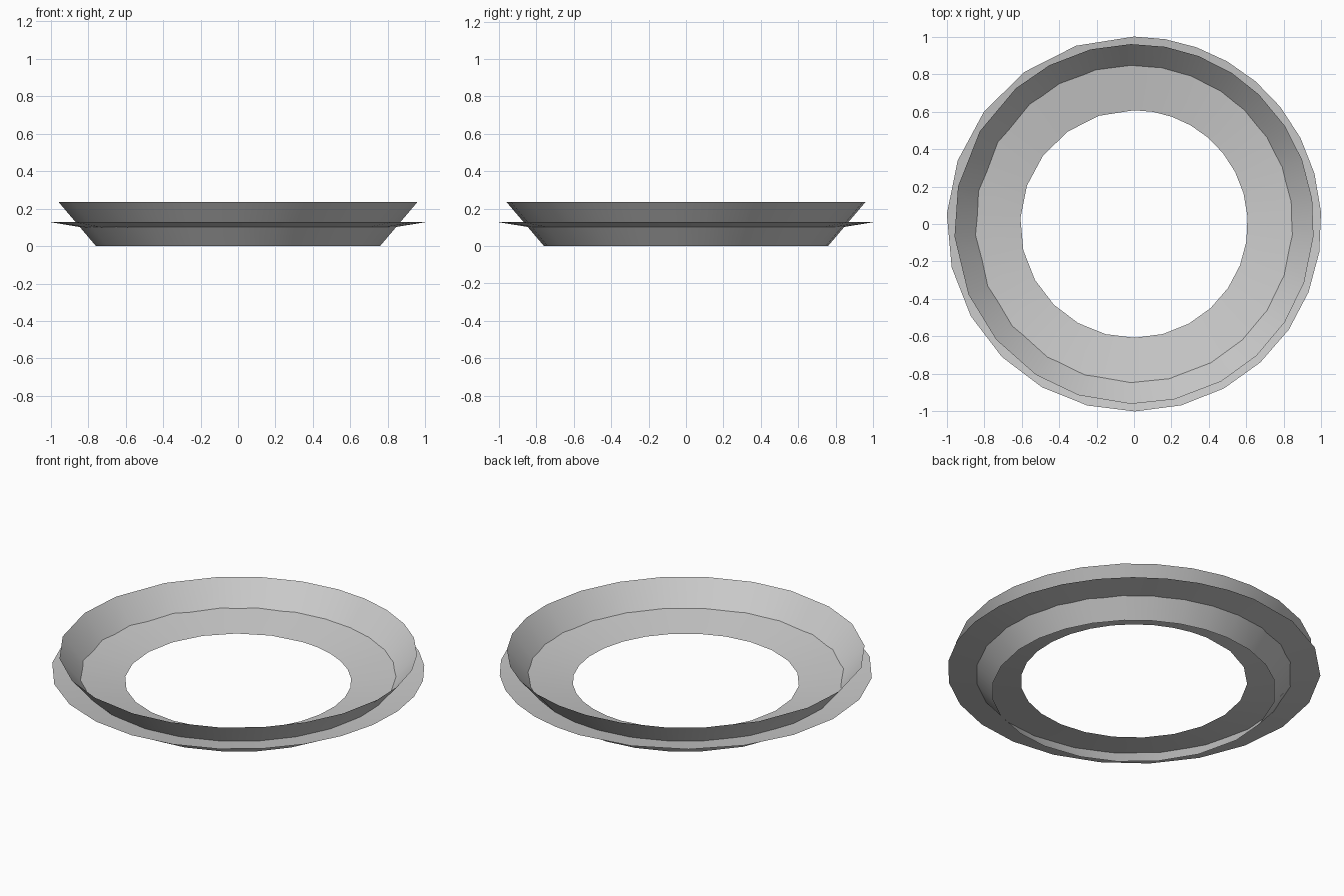
import bpy
import math

cube = bpy.data.objects.get("Cube")
if cube:
    bpy.data.objects.remove(cube, do_unlink=True)

# Plain grey finish shared by both bands
grey = bpy.data.materials.new("plain grey")
grey.use_nodes = True
colour = (0.6, 0.6, 0.6, 1)
grey.diffuse_color = colour
grey.node_tree.nodes["Principled BSDF"].inputs["Base Color"].default_value = colour


def conical_band(name, angles, lower, upper):
    """Open band between two (radius, height) circles, sampled at the angles."""
    count = len(angles)
    verts = []
    for radius, height in (lower, upper):
        for a in angles:
            t = math.radians(a)
            verts.append((radius * math.cos(t), radius * math.sin(t), height))
    faces = []
    for i in range(count):
        j = (i + 1) % count
        faces.append((i, i + count, j + count, j))
    mesh = bpy.data.meshes.new(name)
    mesh.from_pydata(verts, [], faces)
    mesh.materials.append(grey)
    obj = bpy.data.objects.new(name, mesh)
    bpy.context.collection.objects.link(obj)
    bpy.ops.object.select_all(action="DESELECT")
    obj.select_set(True)
    bpy.context.view_layer.objects.active = obj
    bpy.ops.object.shade_smooth_by_angle(angle=math.radians(30))
    return obj


# Shallow dished flange: clockwise from the back, with steadily widening segments
flange_angles = []
angle, step = 90.0, 9.6
for _ in range(26):
    flange_angles.append(angle)
    angle -= step
    step += 0.34
conical_band("dished_flange", flange_angles, (0.607, 0.062), (1.0, 0.127))

# Steep flared wall crossing the flange, with uneven segments
wall_steps = [11, 11, 12, 11, 13, 12, 13, 12, 15, 14, 14, 14, 16,
              14, 17, 15, 17, 17, 19, 16, 19, 18, 13, 14]
wall_angles = [91]
for gap in wall_steps:
    wall_angles.append(wall_angles[-1] - gap)
conical_band("flared_wall", wall_angles, (0.76, 0.0), (0.96, 0.235))
